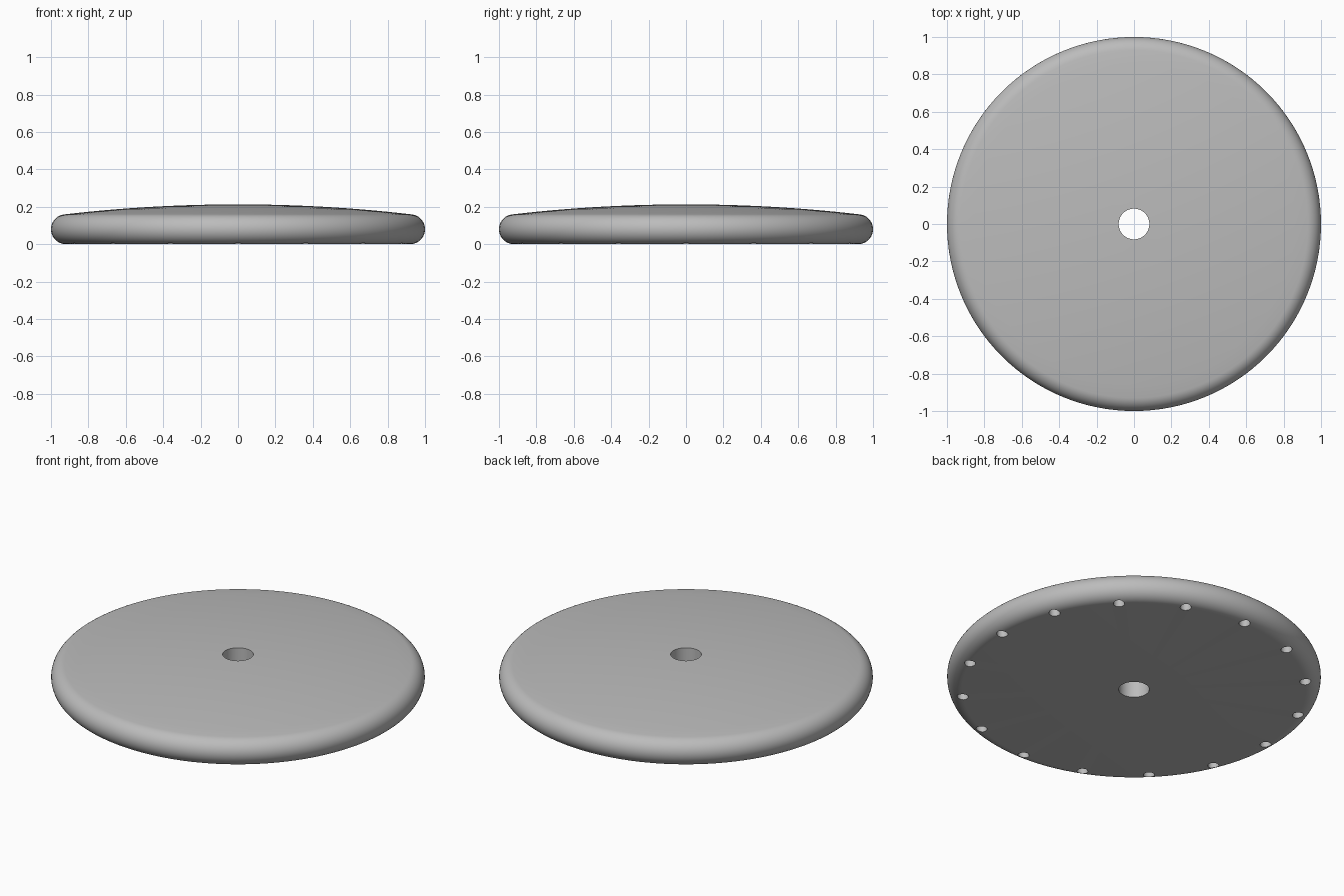
import bpy, bmesh
from math import sin, cos, radians, pi, sqrt

cube = bpy.data.objects.get("Cube")
if cube:
    bpy.data.objects.remove(cube)

BORE, RIM, ROUND, TOP = 0.082, 0.92, 0.08, 0.213
PINS, PIN_R, PIN_DEPTH = 16, 0.03, 0.08
SEGMENTS = 128

grey = bpy.data.materials.new("plain grey")
grey.use_nodes = True
colour = (0.5, 0.5, 0.5, 1)
grey.diffuse_color = colour
grey.node_tree.nodes["Principled BSDF"].inputs["Base Color"].default_value = colour

# Half section: flat underside, rounded rim, shallow domed top, straight bore
tilt = 83
arc = [radians(-90 + (tilt + 90) * i / 20) for i in range(21)]
profile = [(BORE, 0)]
profile += [(RIM + ROUND * cos(a), ROUND + ROUND * sin(a)) for a in arc]
edge_r, edge_z = profile[-1]
sag = TOP - edge_z
dome_r = (edge_r ** 2 + sag ** 2) / (2 * sag)
for i in range(1, 13):
    r = edge_r + (BORE - edge_r) * i / 12
    profile.append((r, TOP - dome_r + sqrt(dome_r ** 2 - r ** 2)))


def make_object(name, bm):
    bmesh.ops.recalc_face_normals(bm, faces=bm.faces)
    mesh = bpy.data.meshes.new(name)
    bm.to_mesh(mesh)
    bm.free()
    mesh.materials.append(grey)
    obj = bpy.data.objects.new(name, mesh)
    bpy.context.collection.objects.link(obj)
    return obj


# Domed disc, lathed around z
bm = bmesh.new()
rings = []
for s in range(SEGMENTS):
    a = 2 * pi * s / SEGMENTS
    rings.append([bm.verts.new((r * cos(a), r * sin(a), z)) for r, z in profile])
n = len(profile)
for s in range(SEGMENTS):
    here, after = rings[s], rings[(s + 1) % SEGMENTS]
    for i in range(n):
        j = (i + 1) % n
        bm.faces.new((here[i], after[i], after[j], here[j]))
disc = make_object("domed_disc", bm)

# Cutter for the ring of blind holes in the underside
bm = bmesh.new()
for k in range(PINS):
    a = 2 * pi * k / PINS
    made = bmesh.ops.create_cone(bm, cap_ends=True, segments=32, radius1=PIN_R,
                                 radius2=PIN_R, depth=2 * PIN_DEPTH)
    bmesh.ops.translate(bm, verts=made["verts"], vec=(RIM * cos(a), RIM * sin(a), 0))
cutter = make_object("hole_cutter", bm)

cut = disc.modifiers.new("underside holes", "BOOLEAN")
cut.operation = "DIFFERENCE"
cut.solver = "EXACT"
cut.object = cutter

# Apply the cut, then smooth the curved surfaces and keep hole edges sharp
bpy.ops.object.select_all(action="DESELECT")
disc.select_set(True)
bpy.context.view_layer.objects.active = disc
bpy.ops.object.modifier_apply(modifier=cut.name)
bpy.data.objects.remove(cutter)
bpy.ops.object.shade_smooth_by_angle(angle=radians(30))
